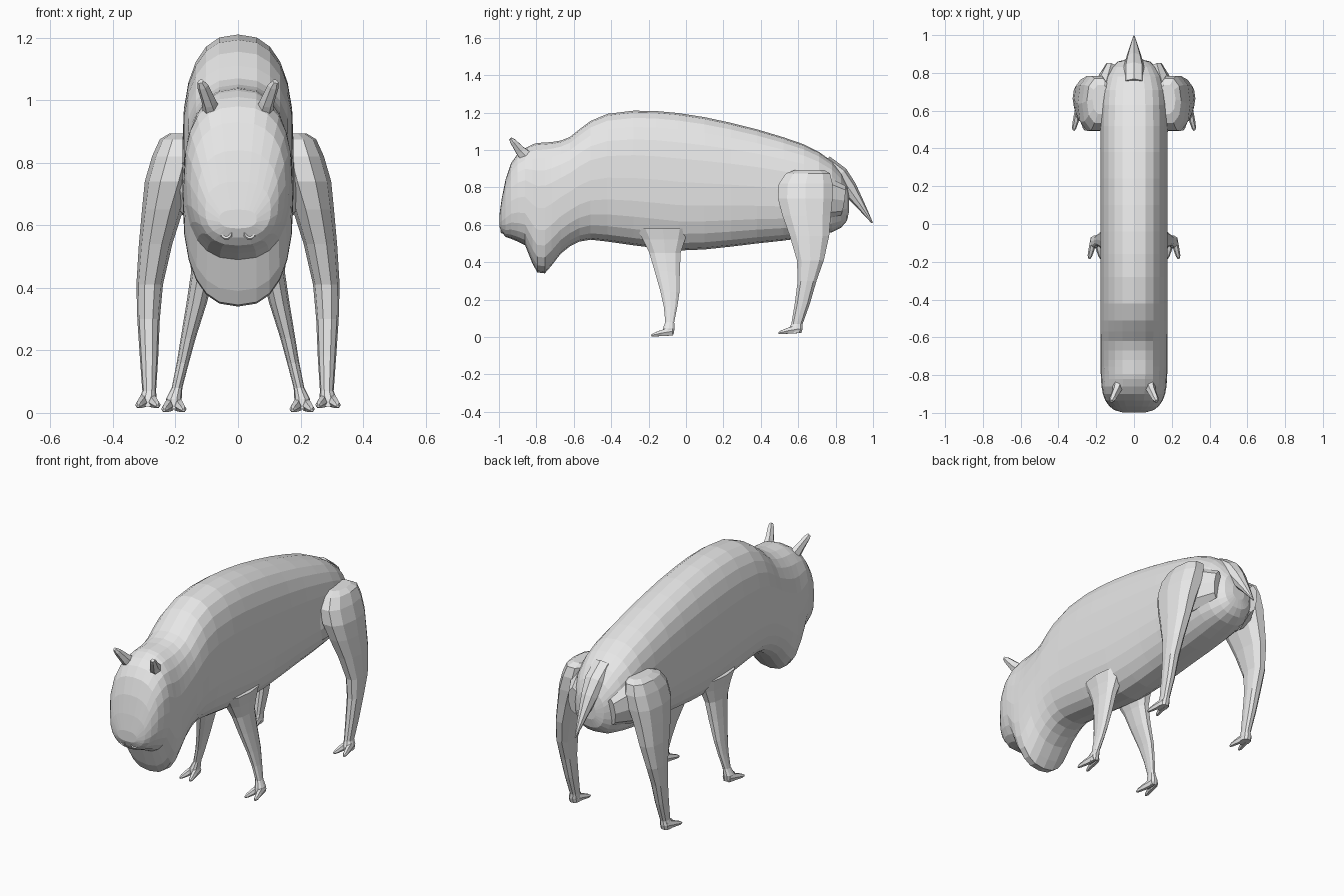
import bpy, bmesh, math
from mathutils import Vector

grey = bpy.data.materials.new("plain grey")
grey.diffuse_color = (0.8, 0.8, 0.8, 1)


def loft(name, rings):
    """Skin a list of equal-length point rings and cap both ends."""
    bm = bmesh.new()
    rows = [[bm.verts.new(p) for p in r] for r in rings]
    n = len(rows[0])
    for a, b in zip(rows, rows[1:]):
        for i in range(n):
            j = (i + 1) % n
            bm.faces.new((a[i], a[j], b[j], b[i]))
    bm.faces.new(rows[0][::-1])
    bm.faces.new(rows[-1])
    bmesh.ops.recalc_face_normals(bm, faces=bm.faces)
    me = bpy.data.meshes.new(name)
    bm.to_mesh(me)
    bm.free()
    me.materials.append(grey)
    ob = bpy.data.objects.new(name, me)
    bpy.context.collection.objects.link(ob)
    return ob


def spow(v, e):
    return math.copysign(abs(v) ** e, v)


def body_ring(y, bottom, top, half, n=24, e=0.8):
    mid, h = (top + bottom) / 2, (top - bottom) / 2
    return [(half * spow(math.cos(2 * math.pi * i / n), e), y,
             mid + h * spow(math.sin(2 * math.pi * i / n), e)) for i in range(n)]


def leg_ring(z, x0, x1, y0, y1, side, n=10):
    cx, cy = (x0 + x1) / 2, (y0 + y1) / 2
    return [(side * (cx + (x1 - x0) / 2 * spow(math.cos(2 * math.pi * i / n), 0.85)),
             cy + (y1 - y0) / 2 * spow(math.sin(2 * math.pi * i / n), 0.85), z)
            for i in range(n)]


def tube(name, pts, n=8):
    """Round tapering tube through (x, y, z, width radius, depth radius)."""
    rings = []
    for k, p in enumerate(pts):
        a, b = pts[max(k - 1, 0)], pts[min(k + 1, len(pts) - 1)]
        d = (Vector(b[:3]) - Vector(a[:3])).normalized()
        u = (Vector((1, 0, 0)) - d * d.x).normalized()
        v = d.cross(u)
        c = Vector(p[:3])
        rings.append([c + u * p[3] * math.cos(2 * math.pi * i / n)
                      + v * p[4] * math.sin(2 * math.pi * i / n) for i in range(n)])
    return loft(name, rings)


def finish(ob):
    ob.data.materials.clear()
    ob.data.materials.append(grey)


# Body, head and hanging chin in one skin: y, bottom, top, half width
profile = [
    (-0.998, 0.59, 0.65, 0.06), (-0.985, 0.56, 0.74, 0.105), (-0.965, 0.535, 0.84, 0.13),
    (-0.935, 0.525, 0.93, 0.152), (-0.90, 0.51, 0.98, 0.165), (-0.86, 0.49, 1.01, 0.172),
    (-0.82, 0.39, 1.03, 0.175), (-0.795, 0.345, 1.037, 0.176), (-0.755, 0.34, 1.04, 0.177),
    (-0.72, 0.38, 1.042, 0.177), (-0.67, 0.445, 1.05, 0.177), (-0.62, 0.485, 1.07, 0.177),
    (-0.57, 0.51, 1.11, 0.178), (-0.51, 0.52, 1.155, 0.178), (-0.42, 0.51, 1.193, 0.178),
    (-0.28, 0.49, 1.21, 0.178), (-0.16, 0.475, 1.208, 0.178), (-0.04, 0.462, 1.197, 0.178),
    (0.10, 0.468, 1.175, 0.178), (0.24, 0.483, 1.145, 0.178), (0.38, 0.5, 1.11, 0.178),
    (0.52, 0.515, 1.068, 0.178), (0.63, 0.53, 1.03, 0.176), (0.71, 0.545, 0.99, 0.17),
    (0.78, 0.56, 0.94, 0.15), (0.83, 0.585, 0.88, 0.12), (0.86, 0.62, 0.82, 0.085),
    (0.872, 0.67, 0.76, 0.04)]
loft("body", [body_ring(*p) for p in profile])

# Tail
tube("tail", [(0, 0.74, 0.93, 0.06, 0.045), (0, 0.82, 0.865, 0.06, 0.05),
              (0, 0.87, 0.795, 0.045, 0.045), (0, 0.93, 0.71, 0.026, 0.025),
              (0, 0.996, 0.61, 0.004, 0.004)])

# Legs: z, inner x, outer x, front y, rear y
front_leg = [(0.58, 0.03, 0.165, -0.27, 0.02), (0.52, 0.05, 0.155, -0.235, 0.0),
             (0.45, 0.075, 0.15, -0.20, -0.025), (0.35, 0.10, 0.165, -0.17, -0.03),
             (0.24, 0.135, 0.183, -0.138, -0.033), (0.16, 0.157, 0.196, -0.12, -0.045),
             (0.08, 0.178, 0.212, -0.112, -0.062), (0.045, 0.18, 0.23, -0.125, -0.06),
             (0.012, 0.18, 0.23, -0.13, -0.065)]
hind_leg = [(0.893, 0.13, 0.22, 0.58, 0.74), (0.875, 0.12, 0.25, 0.53, 0.775),
            (0.82, 0.12, 0.275, 0.49, 0.79), (0.74, 0.14, 0.298, 0.485, 0.79),
            (0.65, 0.175, 0.307, 0.51, 0.78), (0.54, 0.21, 0.317, 0.55, 0.77),
            (0.41, 0.24, 0.325, 0.59, 0.74), (0.30, 0.25, 0.322, 0.595, 0.70),
            (0.18, 0.255, 0.314, 0.58, 0.665), (0.07, 0.262, 0.306, 0.562, 0.625),
            (0.045, 0.26, 0.315, 0.55, 0.625), (0.02, 0.26, 0.315, 0.545, 0.618)]

for s, label in ((-1, "left"), (1, "right")):
    loft("front_leg_" + label, [leg_ring(*r, s) for r in front_leg])
    loft("hind_leg_" + label, [leg_ring(*r, s) for r in hind_leg])

    # Hip fairing blending the thigh into the flank
    tube("hip_" + label, [(s * 0.13, 0.50, 0.70, 0.04, 0.12), (s * 0.155, 0.58, 0.75, 0.07, 0.13),
                          (s * 0.16, 0.70, 0.75, 0.075, 0.13), (s * 0.12, 0.84, 0.73, 0.03, 0.08)])

    # Cloven toes
    for foot, x, y, z in (("front", 0.205, -0.09, 0.0), ("hind", 0.288, 0.59, 0.013)):
        for t in (-1, 1):
            tube(f"{foot}_toe_{label}_{'inner' if t < 0 else 'outer'}",
                 [(s * (x + t * 0.010), y + 0.015, z + 0.03, 0.015, 0.026),
                  (s * (x + t * 0.020), y - 0.045, z + 0.020, 0.016, 0.018),
                  (s * (x + t * 0.029), y - 0.080, z + 0.012, 0.012, 0.011),
                  (s * (x + t * 0.031), y - 0.095, z + 0.008, 0.005, 0.005)], 6)

    # Horns
    tube("horn_" + label, [(s * 0.075, -0.83, 0.94, 0.035, 0.045), (s * 0.093, -0.885, 0.995, 0.023, 0.03),
                           (s * 0.113, -0.925, 1.045, 0.018, 0.018), (s * 0.12, -0.938, 1.06, 0.010, 0.010)], 6)

    # Eyes with rims, and nostril rims
    bpy.ops.mesh.primitive_uv_sphere_add(segments=10, ring_count=6, radius=0.014,
                                         location=(s * 0.12, -0.945, 0.772))
    bpy.context.object.name = "eye_" + label
    finish(bpy.context.object)
    for part, loc, yaw, r in (("eye_rim_", (s * 0.12, -0.945, 0.772), s * 0.7, 0.018),
                              ("nostril_", (s * 0.037, -0.984, 0.575), s * 0.15, 0.016)):
        bpy.ops.mesh.primitive_torus_add(major_radius=r, minor_radius=0.006, major_segments=10,
                                         minor_segments=5, location=loc,
                                         rotation=(math.pi / 2, 0, yaw))
        bpy.context.object.name = part + label
        finish(bpy.context.object)
